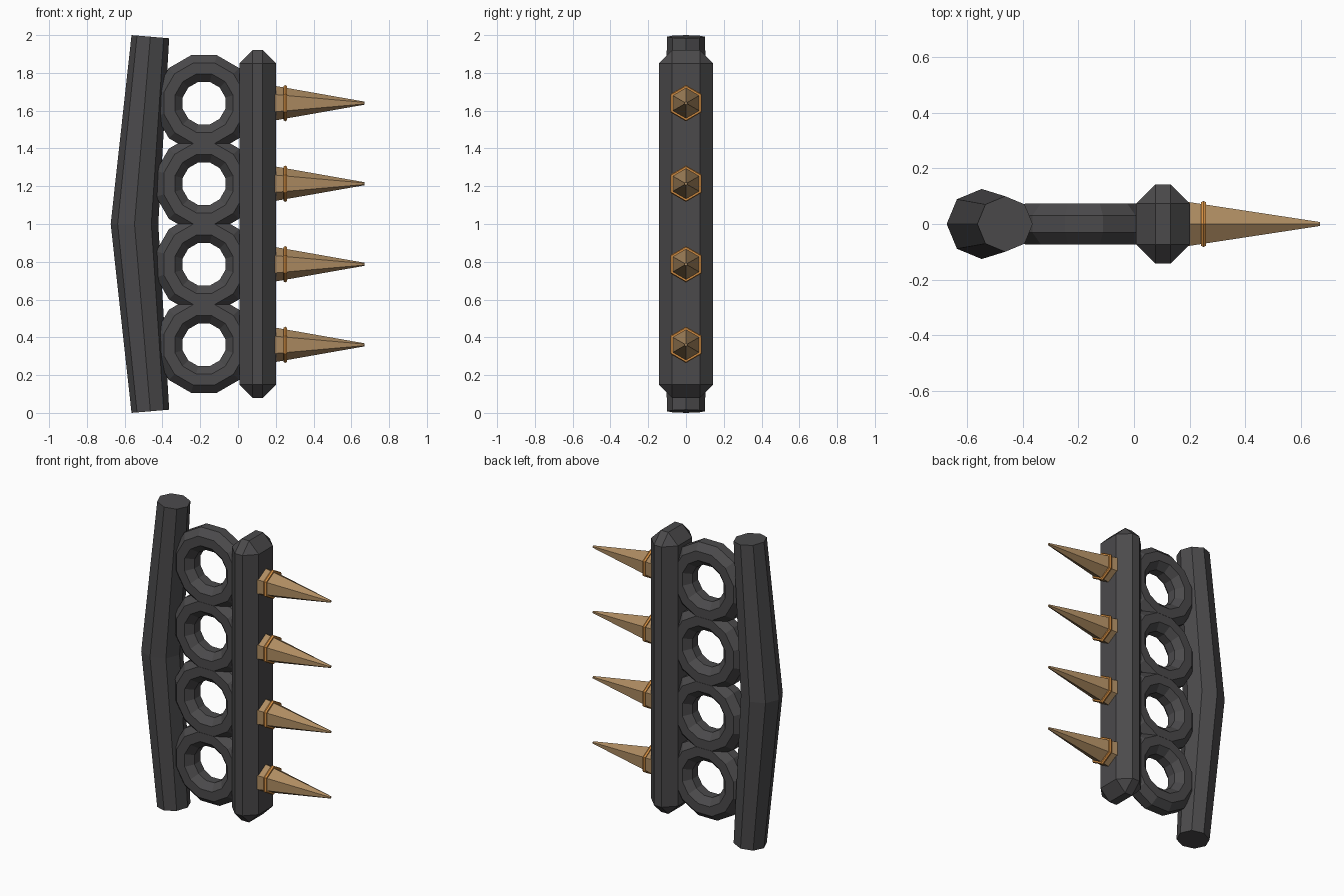
import bpy, bmesh
from math import sin, cos, pi, atan
from mathutils import Vector

if "Cube" in bpy.data.objects:
    bpy.data.objects.remove(bpy.data.objects["Cube"])


def material(name, rgb):
    m = bpy.data.materials.new(name)
    m.diffuse_color = (*rgb, 1)
    m.use_nodes = True
    m.node_tree.nodes["Principled BSDF"].inputs["Base Color"].default_value = m.diffuse_color
    return m


IRON = material("dark_iron", (0.07, 0.068, 0.071))
TAN = material("tan_spike", (0.42, 0.26, 0.12))
COPPER = material("copper", (0.70, 0.29, 0.06))


def finish(bm, name, mat):
    bmesh.ops.recalc_face_normals(bm, faces=bm.faces)
    mesh = bpy.data.meshes.new(name)
    bm.to_mesh(mesh)
    bm.free()
    mesh.materials.append(mat)
    ob = bpy.data.objects.new(name, mesh)
    bpy.context.collection.objects.link(ob)
    return ob


def loft(name, sections, mat, loop=False):
    """Skin a row of equal-sized sections; loop joins the last to the first."""
    bm = bmesh.new()
    rows = [[bm.verts.new(p) for p in s] for s in sections]
    n = len(rows[0])
    pairs = list(zip(rows, rows[1:]))
    if loop:
        pairs.append((rows[-1], rows[0]))
    else:
        bm.faces.new(rows[0])
        bm.faces.new(rows[-1])
    for a, b in pairs:
        for i in range(n):
            j = (i + 1) % n
            bm.faces.new((a[i], a[j], b[j], b[i]))
    return finish(bm, name, mat)


def torus(name, centre, u, v, axis, major, minor, segs, sides, turn, roll, mat):
    """Faceted ring in the u-v plane around axis."""
    sections = []
    for i in range(segs):
        t = 2 * pi * i / segs + turn
        out = u * cos(t) + v * sin(t)
        angles = [2 * pi * k / sides + roll for k in range(sides)]
        sections.append([centre + out * (major + minor * cos(a)) + axis * minor * sin(a)
                         for a in angles])
    return loft(name, sections, mat, loop=True)


X, Y, Z = Vector((1, 0, 0)), Vector((0, 1, 0)), Vector((0, 0, 1))

# Bent octagonal grip, thickest in the middle, ends square to the bend
tilt = atan(0.083 / 0.99)
grip = []
for x, z, r, a in ((-0.464, 0.0085, 0.1, -tilt), (-0.548, 1, 0.126, 0), (-0.464, 1.9915, 0.1, tilt)):
    side = Vector((cos(a), 0, -sin(a)))
    grip.append([Vector((x, 0, z)) + side * r * cos(k * pi / 4) + Y * r * sin(k * pi / 4)
                 for k in range(8)])
loft("grip", grip, IRON)

# Chamfered striking bar
bm = bmesh.new()
bmesh.ops.create_cube(bm, size=1)
bmesh.ops.scale(bm, vec=(0.194, 0.286, 1.84), verts=bm.verts)
bmesh.ops.translate(bm, vec=(0.104, 0, 1), verts=bm.verts)
bmesh.ops.bevel(bm, geom=bm.edges[:], offset=0.07, segments=1, affect='EDGES')
finish(bm, "front_bar", IRON)

# Finger rings, each with a spike and collar in line
for n in range(4):
    z = 1 + (n - 1.5) * 0.4265
    torus(f"finger_ring_{n + 1}", Vector((-0.18, 0, z)), X, Z, Y,
          0.19, 0.079, 12, 8, pi / 12, pi / 8, IRON)
    spike = [[Vector((x, r * sin(k * pi / 3), z + r * cos(k * pi / 3))) for k in range(6)]
             for x, r in ((0.17, 0.096), (0.67, 0.008))]
    loft(f"spike_{n + 1}", spike, TAN)
    torus(f"spike_collar_{n + 1}", Vector((0.25, 0, z)), Z, Y, X,
          0.085, 0.011, 6, 6, 0, 0, COPPER)
